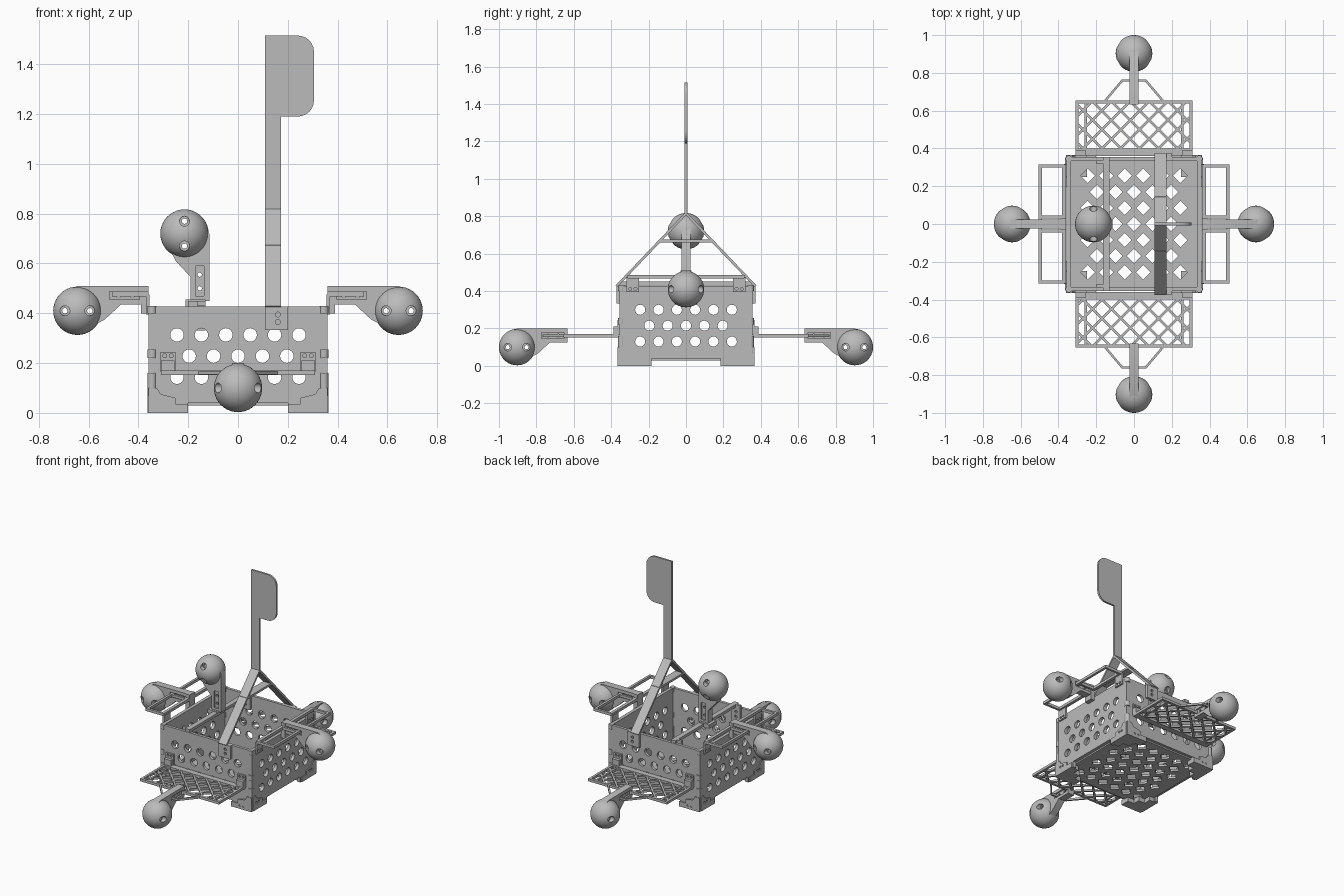
import bpy, bmesh
from math import cos, sin, pi, hypot
from mathutils import Matrix, Vector

cube = bpy.data.objects.get("Cube")
if cube:
    bpy.data.objects.remove(cube)

grey = bpy.data.materials.new("plain_grey")
grey.use_nodes = True
grey.diffuse_color = (0.5, 0.5, 0.5, 1)
grey.node_tree.nodes["Principled BSDF"].inputs["Base Color"].default_value = (0.5, 0.5, 0.5, 1)


def front(u, v, w): return (u, w, v)
def side(u, v, w): return (w, u, v)
def top(u, v, w): return (u, v, w)


def finish(name, bm):
    bmesh.ops.recalc_face_normals(bm, faces=bm.faces)
    mesh = bpy.data.meshes.new(name)
    bm.to_mesh(mesh)
    bm.free()
    mesh.materials.append(grey)
    obj = bpy.data.objects.new(name, mesh)
    bpy.context.collection.objects.link(obj)
    return obj


def prism(name, outlines, lo, hi, plane):
    """Extrude one or more 2D outlines from lo to hi across a plane."""
    bm = bmesh.new()
    for pts in outlines:
        a = [bm.verts.new(plane(u, v, lo)) for u, v in pts]
        b = [bm.verts.new(plane(u, v, hi)) for u, v in pts]
        bm.faces.new(a)
        bm.faces.new(b[::-1])
        for i in range(len(pts)):
            j = (i + 1) % len(pts)
            bm.faces.new((a[j], a[i], b[i], b[j]))
    return finish(name, bm)


def rect(u0, u1, v0, v1):
    return [(u0, v0), (u1, v0), (u1, v1), (u0, v1)]


def circle(u, v, r, n=20):
    return [(u + r * cos(2 * pi * i / n), v + r * sin(2 * pi * i / n)) for i in range(n)]


def strip(p, q, width):
    dx, dy = q[0] - p[0], q[1] - p[1]
    k = width / 2 / hypot(dx, dy)
    nx, ny = -dy * k, dx * k
    return [(p[0] + nx, p[1] + ny), (q[0] + nx, q[1] + ny),
            (q[0] - nx, q[1] - ny), (p[0] - nx, p[1] - ny)]


def cut(obj, outlines, lo, hi, plane):
    cutter = prism("cutter", outlines, lo, hi, plane)
    cutter.hide_render = True
    mod = obj.modifiers.new("cut", 'BOOLEAN')
    mod.operation, mod.solver, mod.object = 'DIFFERENCE', 'EXACT', cutter
    bpy.context.view_layer.objects.active = obj
    bpy.ops.object.modifier_apply(modifier=mod.name)
    bpy.data.objects.remove(cutter)


def staggered(rows, base, r, n):
    """Rows of holes, alternate rows shifted by half a pitch."""
    out = []
    for k in range(rows):
        xs = [-.25, -.15, -.05, .05, .15, .25] if k % 2 == 0 else [-.2, -.1, 0, .1, .2]
        out += [circle(x * .98, base + k * .085, r, n) for x in xs]
    return out


# Crate walls with foot notches and round holes
wall = [(-.36, 0), (-.2, 0), (-.2, .04), (.2, .04), (.2, 0), (.36, 0), (.36, .428), (-.36, .428)]
for s, word in ((-1, "front"), (1, "back")):
    w = prism(word + "_wall", [wall], s * .335, s * .355, front)
    cut(w, staggered(3, .143, .027, 20), s * .3, s * .4, front)
for s, word in ((-1, "right"), (1, "left")):
    pts = [(u * .927, v) for u, v in wall]
    w = prism(word + "_wall", [pts], s * .335, s * .358, side)
    cut(w, staggered(3, .13, .027, 20), s * .3, s * .4, side)

# Floor with diamond holes
floor = prism("floor", [rect(-.335, .335, -.335, .335)], .03, .045, top)
cut(floor, staggered(7, -.255, .038, 4), 0, .1, top)

# Corner feet, corner plates and hinge knuckles
for sx in (-1, 1):
    for sy in (-1, 1):
        ell = [(.2, .36), (.36, .36), (.36, .2), (.3, .2), (.3, .25), (.25, .25), (.25, .3), (.2, .3)]
        prism("corner_foot", [[(sx * x, sy * y) for x, y in ell]], 0, .035, top)
        gusset = [(.2, 0), (.36, 0), (.36, .1), (.325, .1), (.31, .075), (.25, .06), (.25, .035), (.2, .035)]
        g = prism("foot_plate", [[(sx * u, v) for u, v in gusset]], sy * .353, sy * .365, front)
        cut(g, [circle(sx * x, .025, .008, 10) for x in (.27, .3)], sy * .3, sy * .4, front)
        g = prism("foot_side_plate", [[(sy * u * .98, v) for u, v in gusset]], sx * .355, sx * .364, side)
        cut(g, [circle(sy * y, .05, .008, 10) for y in (.285, .31)], sx * .3, sx * .4, side)
        for z0, z1 in ((.07, .16), (.22, .255), (.4, .43)):
            prism("corner_knuckle", [circle(sx * .345, sy * .345, .018, 14)], z0, z1, top)

# Front and back lattice trays
y0, y1, half = .4, .64, .295
lattice = []
for k in range(-6, 7):
    c = k * .1 + .03
    for d in (-1, 1):
        a, b = sorted(((-half - c) * d, (half - c) * d))
        a, b = max(a, 0), min(b, y1 - y0)
        if b - a > .01:
            lattice.append(strip((c + d * a, y0 + a), (c + d * b, y0 + b), .013))
frame = [rect(-.31, .31, .36, .4), rect(-.31, .31, .638, .655),
         rect(-.31, -.293, .4, .638), rect(.293, .31, .4, .638),
         rect(-.262, -.25, .4, .638), rect(.25, .262, .4, .638)]
for s, word in ((-1, "front"), (1, "back")):
    def tray_plane(u, v, w): return (u, s * v, w)
    prism(word + "_tray_frame", frame, .152, .17, tray_plane)
    prism(word + "_tray_lattice", lattice, .154, .168, tray_plane)
    for m in (-1, 1):
        prism(word + "_tray_strut", [strip((m * .155, .65), (m * .06, .762), .012),
              strip((m * .065, .76), (0, .76), .012)], .154, .168, tray_plane)
        mount = prism(word + "_tray_mount", [rect(m * .25, m * .312, .165, .245)], s * .354, s * .366, front)
        cut(mount, [circle(m * x, .23, .008, 10) for x in (.268, .294)], s * .3, s * .4, front)
        prism(word + "_tray_bracket", [rect(m * .255, m * .31, .36, .388)], .165, .21, tray_plane)

# Side handle frames
handle = []
for m in (-1, 1):
    handle += [rect(.36, .505, m * .298, m * .314), rect(.36, .505, m * .03, m * .045)]
handle += [rect(.488, .505, -.314, .314), rect(.36, .382, -.314, .314)]
for s, word in ((-1, "right"), (1, "left")):
    prism(word + "_handle_frame", [[(s * x, y) for x, y in r] for r in handle], .468, .487, top)
    for m in (-1, 1):
        mount = prism(word + "_handle_mount", [rect(m * .25, m * .318, .395, .475)], s * .355, s * .37, side)
        cut(mount, [circle(m * y, .412, .008, 10) for y in (.27, .298)], s * .3, s * .4, side)
    prism(word + "_arm_base", [rect(-.03, .03, .4, .51)], s * .36, s * .39, side)


# Marker balls on arms: u runs outward along the arm, v across, w through
def marker(name, plane):
    outline = [(-.27, .025), (-.27, .1), (0, .1), (.03, .085), (.03, 0), (-.06, -.06),
               (-.11, -.035), (-.175, .025)]
    arm = prism(name + "_arm", [outline], -.025, .025, plane)
    for lo, hi in ((-.04, -.014), (.014, .04)):
        cut(arm, [rect(-.25, -.13, .045, .078)], lo, hi, plane)
    cut(arm, [circle(u, .061, .009, 10) for u in (-.165, -.22)], -.1, .1, plane)
    bm = bmesh.new()
    bmesh.ops.create_uvsphere(bm, u_segments=40, v_segments=20, radius=.097,
                              matrix=Matrix.Translation(Vector(plane(0, 0, 0))))
    ball = finish(name + "_ball", bm)
    for u in (-.05, .05):
        for part in (ball, arm):
            cut(part, [circle(u, 0, .011, 14)], -.12, .12, plane)
        for lo, hi in ((-.12, -.06), (.06, .12)):
            cut(ball, [circle(u, 0, .02, 16)], lo, hi, plane)


for s, fb, rl in ((-1, "front", "right"), (1, "back", "left")):
    marker(fb, lambda u, v, w: (w, s * (.903 + u), .1 + v))
    marker(rl, lambda u, v, w: (s * (.645 + u), w, .41 + v))
marker("upper", lambda u, v, w: (-.215 + v, w, .72 + u))

# Cross rail carrying the upper marker
prism("cross_rail", [rect(-.165, -.13, -.355, .355)], .43, .45, top)
prism("cross_rail_pad", [rect(-.21, -.13, -.04, .04)], .428, .455, top)
for s in (-1, 1):
    plate = prism("cross_rail_plate", [rect(-.2, -.13, .33, .45)], s * .32, s * .336, front)
    cut(plate, [circle(-.167, z, .01, 10) for z in (.365, .4)], s * .3, s * .4, front)

# Mast: two sloping legs, tie bar, clamp plates and flag
legs = [strip((s * .372, .425), (0, .815), .014) for s in (-1, 1)]
prism("mast_legs", legs, .108, .172, side)
prism("mast_tie", [rect(-.145, .145, .66, .675)], .11, .17, side)
for s in (-1, 1):
    plate = prism("mast_clamp", [rect(.108, .2, .333, .428)], s * .354, s * .372, front)
    cut(plate, [circle(.16, z, .01, 10) for z in (.365, .395)], s * .3, s * .4, front)
r = .065
arc = [i * pi / 12 for i in range(7)]
flag = [(.108, .81), (.172, .81), (.172, 1.19)]
flag += [(.305 - r + r * sin(a), 1.19 + r - r * cos(a)) for a in arc]
flag += [(.305 - r + r * cos(a), 1.515 - r + r * sin(a)) for a in arc]
flag += [(.108, 1.515)]
prism("mast_flag", [flag], -.007, .007, front)

# Smooth round surfaces, keep edges sharp
bpy.ops.object.select_all(action='DESELECT')
for obj in bpy.context.collection.objects:
    if obj.type == 'MESH':
        obj.select_set(True)
        bpy.context.view_layer.objects.active = obj
bpy.ops.object.shade_smooth_by_angle()
